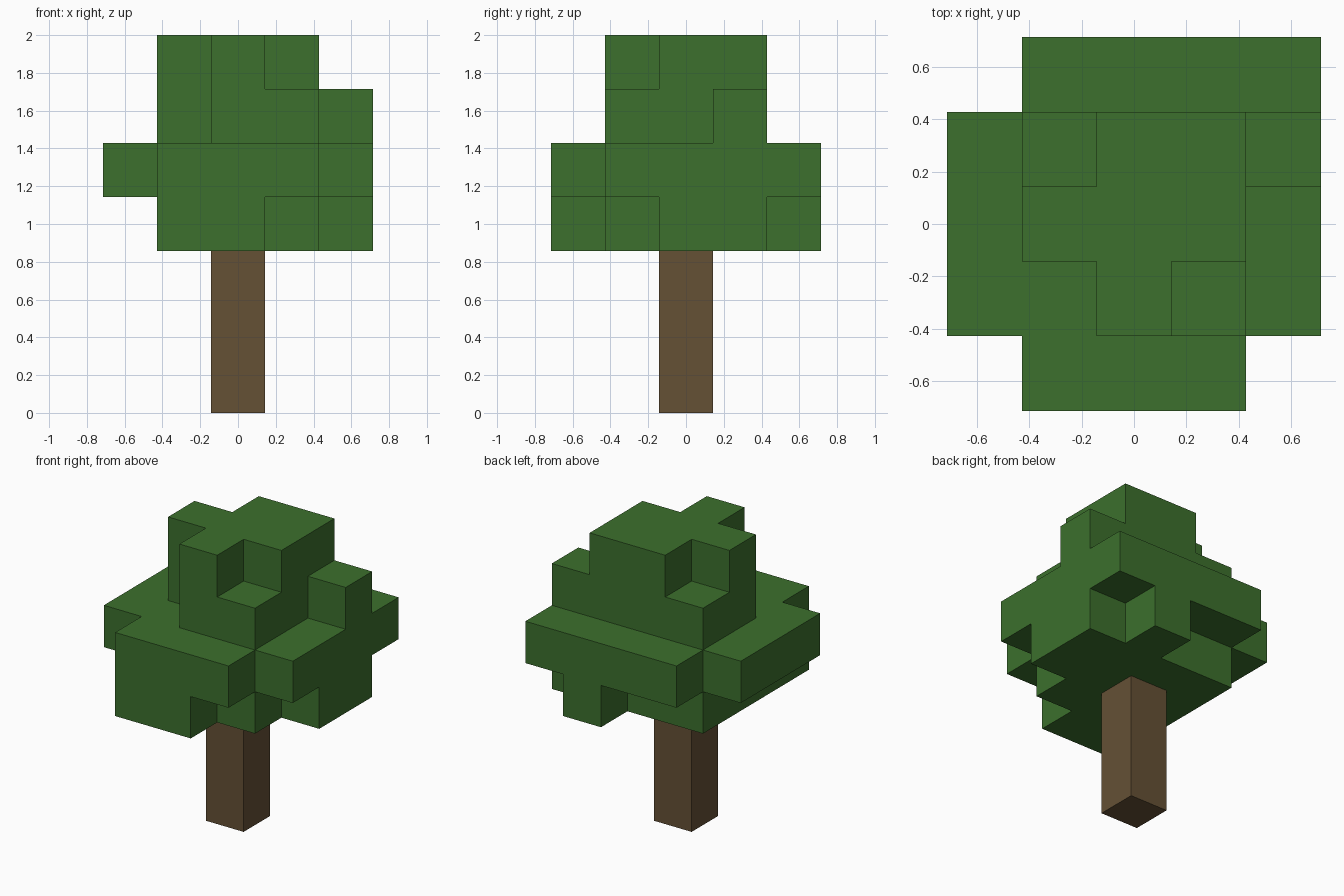
import bpy
import bmesh
from mathutils import Vector

U = 2 / 7  # edge of one block

cube = bpy.data.objects.get("Cube")
if cube:
    bpy.data.objects.remove(cube, do_unlink=True)


def material(name, rgb):
    mat = bpy.data.materials.new(name)
    mat.use_nodes = True
    mat.diffuse_color = (*rgb, 1)
    bsdf = next(n for n in mat.node_tree.nodes if n.type == 'BSDF_PRINCIPLED')
    bsdf.inputs["Base Color"].default_value = (*rgb, 1)
    return mat


def block_object(name, cells, mat):
    """Mesh of the outer skin of a set of unit blocks, flat areas merged."""
    bm = bmesh.new()
    for cell in cells:
        centre = Vector(cell) + Vector((0, 0, 0.5))
        for axis in range(3):
            for sign in (-1, 1):
                normal = Vector((0, 0, 0))
                normal[axis] = sign
                step = tuple(int(c + n) for c, n in zip(cell, normal))
                if step in cells:
                    continue
                side = Vector((0, 0, 0))
                side[(axis + 1) % 3] = 0.5
                up = normal.cross(side)
                mid = centre + normal / 2
                corners = (mid - side - up, mid + side - up,
                           mid + side + up, mid - side + up)
                bm.faces.new([bm.verts.new(p * U) for p in corners])
    bmesh.ops.remove_doubles(bm, verts=bm.verts, dist=0.001)
    bmesh.ops.dissolve_limit(bm, angle_limit=0.01, verts=bm.verts, edges=bm.edges)
    mesh = bpy.data.meshes.new(name)
    bm.to_mesh(mesh)
    bm.free()
    mesh.materials.append(mat)
    obj = bpy.data.objects.new(name, mesh)
    bpy.context.collection.objects.link(obj)
    return obj


# Foliage plans, lowest layer first; rows run back to front, columns -x to +x
LAYERS = [
    ["...#.",
     ".####",
     ".####",
     ".###.",
     ".##.."],
    [".####",
     "#####",
     "#####",
     "#####",
     ".###."],
    [".....",
     ".####",
     ".###.",
     "..##.",
     "....."],
    [".....",
     "..##.",
     ".###.",
     "..#..",
     "....."],
]
TRUNK_BLOCKS = 3

foliage = {(col - 2, 2 - row, TRUNK_BLOCKS + level)
           for level, plan in enumerate(LAYERS)
           for row, line in enumerate(plan)
           for col, mark in enumerate(line) if mark == "#"}
trunk = {(0, 0, level) for level in range(TRUNK_BLOCKS)}

block_object("foliage", foliage, material("leaf green", (0.045, 0.162, 0.026)))
block_object("trunk", trunk, material("bark brown", (0.130, 0.082, 0.036)))
